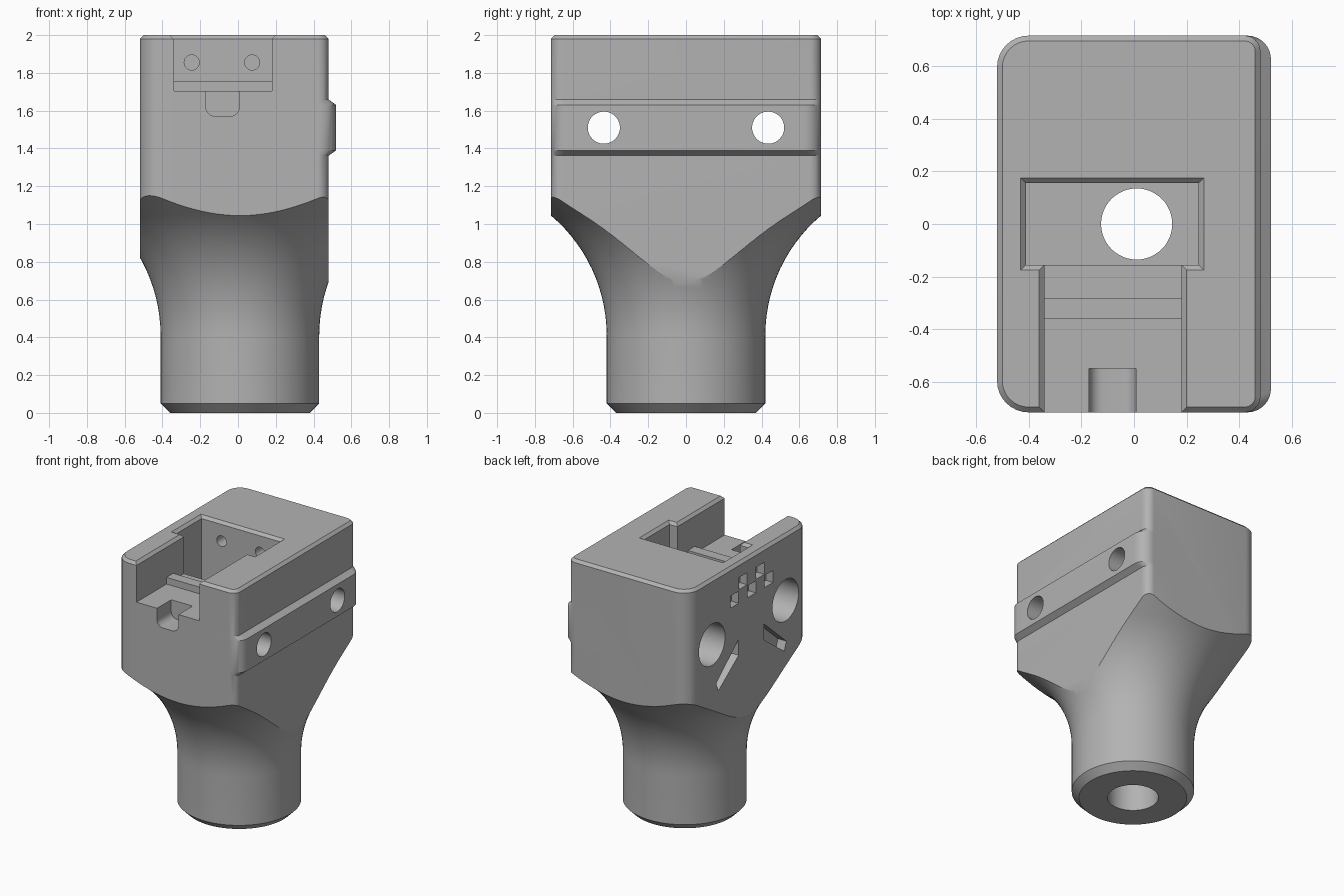
import bpy, bmesh, math
from mathutils import Vector

if "Cube" in bpy.data.objects:
    bpy.data.objects.remove(bpy.data.objects["Cube"])

grey = bpy.data.materials.new("plain_grey")
grey.diffuse_color = (0.45, 0.45, 0.45, 1)
grey.use_nodes = True
grey.node_tree.nodes["Principled BSDF"].inputs["Base Color"].default_value = grey.diffuse_color


def loft(name, rings):
    """Closed solid skinned through equal-length rings of points."""
    bm = bmesh.new()
    vs = [[bm.verts.new(p) for p in ring] for ring in rings]
    n = len(vs[0])
    for a, b in zip(vs, vs[1:]):
        for i in range(n):
            j = (i + 1) % n
            bm.faces.new((a[i], a[j], b[j], b[i]))
    bm.faces.new(vs[0][::-1])
    bm.faces.new(vs[-1])
    bmesh.ops.recalc_face_normals(bm, faces=bm.faces)
    me = bpy.data.meshes.new(name)
    bm.to_mesh(me)
    bm.free()
    ob = bpy.data.objects.new(name, me)
    bpy.context.collection.objects.link(ob)
    me.materials.append(grey)
    return ob


def rounded(x0, x1, y0, y1, z, rl=0.0, rr=0.0, n=8):
    """Rectangle ring with left and right corner radii."""
    if rl == rr == 0:
        return [(x0, y0, z), (x1, y0, z), (x1, y1, z), (x0, y1, z)]
    pts = []
    for cx, cy, r, start in ((x1 - rr, y1 - rr, rr, 0), (x0 + rl, y1 - rl, rl, 90),
                             (x0 + rl, y0 + rl, rl, 180), (x1 - rr, y0 + rr, rr, 270)):
        for i in range(n + 1):
            t = math.radians(start + 90 * i / n)
            pts.append((cx + r * math.cos(t), cy + r * math.sin(t), z))
    return pts


def lathe(name, profile, centre=(0, 0, 0), axis="Z", n=48):
    """Solid of revolution; profile holds (radius, distance along axis)."""
    rings = []
    for r, d in profile:
        ring = []
        for i in range(n):
            t = 2 * math.pi * i / n
            u, v = r * math.cos(t), r * math.sin(t)
            p = {"X": (d, u, v), "Y": (u, d, v), "Z": (u, v, d)}[axis]
            ring.append(Vector(centre) + Vector(p))
        rings.append(ring)
    return loft(name, rings)


def box(name, x0, x1, y0, y1, z0, z1):
    return loft(name, [rounded(x0, x1, y0, y1, z0), rounded(x0, x1, y0, y1, z1)])


def combine(target, other, mode="DIFFERENCE"):
    mod = target.modifiers.new(mode.lower(), "BOOLEAN")
    mod.operation, mod.object, mod.solver = mode, other, "EXACT"
    bpy.context.view_layer.objects.active = target
    bpy.ops.object.modifier_apply(modifier=mod.name)
    bpy.data.objects.remove(other)


# Block with a chamfered top
body = loft("handle_body", [
    rounded(-0.52, 0.48, -0.715, 0.715, -0.1, 0.12, 0.06),
    rounded(-0.52, 0.48, -0.715, 0.715, 1.98, 0.12, 0.06),
    rounded(-0.50, 0.46, -0.695, 0.695, 2.0, 0.10, 0.04)])

# Round stem flaring out into the block
R = 0.83
profile = [(0.37, 0), (0.42, 0.05)]
for i in range(15):
    t = math.radians(50 * i / 14)
    profile.append((0.42 + R * (1 - math.cos(t)), 0.41 + R * math.sin(t)))
profile += [(1.0, 1.28), (1.0, 2.1)]
combine(body, lathe("stem", profile, (0.01, 0, 0), n=96), "INTERSECT")

# Side rail
rail = loft("side_rail", [rounded(0.2, x, -0.715, 0.715, z, 0.02, r) for x, z, r in
                          ((0.478, 1.36, 0.06), (0.52, 1.39, 0.09),
                           (0.52, 1.63, 0.09), (0.478, 1.66, 0.06))])
combine(body, rail, "UNION")

# Top pocket and front channel, both with chamfered rims
combine(body, loft("pocket", [rounded(-0.41, 0.245, -0.155, 0.155, 1.2),
                              rounded(-0.41, 0.245, -0.155, 0.155, 1.98),
                              rounded(-0.45, 0.285, -0.195, 0.195, 2.02)]))
combine(body, loft("channel", [rounded(-0.34, 0.18, -0.8, -0.1, 1.705),
                               rounded(-0.34, 0.18, -0.8, -0.1, 1.98),
                               rounded(-0.38, 0.22, -0.8, -0.1, 2.02)]))

# Cross ridge on the channel floor
combine(body, box("ridge", -0.36, 0.20, -0.36, -0.28, 1.68, 1.755), "UNION")

# Notch with rounded lower corners at the front lip
notch = [(-0.17, 1.75), (0.007, 1.75)]
for cx, start in ((-0.043, 0), (-0.12, -90)):
    for i in range(7):
        t = math.radians(start - 15 * i)
        notch.append((cx + 0.05 * math.cos(t), 1.62 + 0.05 * math.sin(t)))
combine(body, loft("notch", [[(x, y, z) for x, z in notch] for y in (-0.8, -0.548)]))

# Vertical bore, wider at the stem end
combine(body, lathe("bore", [(0.175, -0.1), (0.175, 0.4), (0.135, 0.4), (0.135, 1.4)],
                    (0.01, 0, 0)))

# Counterbored cross holes
for y in (-0.435, 0.435):
    combine(body, lathe("cross_hole", [(0.155, -1), (0.155, -0.22), (0.085, -0.22), (0.085, 1)],
                        (0, y, 1.51), "X"))

# Small holes in the back wall of the pocket
for x in (-0.245, 0.075):
    combine(body, lathe("pin_hole", [(0.04, 0.1), (0.04, 0.4)], (x, 0, 1.855), "Y", 24))

# Checkered recesses on the left side
for i in range(5):
    y = 0.17 - 0.102 * i
    z = 1.70 + 0.1 * (i % 2)
    combine(body, box("check", -0.6, -0.46, y - 0.049, y + 0.049, z, z + 0.09))

# Mirrored slanted recesses below the cross holes
for s in (-1, 1):
    slit = [(0.415, 1.20), (0.39, 1.135), (0.15, 1.31), (0.15, 1.43)]
    combine(body, loft("slit", [[(x, -0.03 + s * y, z) for y, z in slit]
                                for x in (-0.6, -0.45)]))

# Smooth the round surfaces, keep edges crisp
bpy.ops.object.select_all(action="DESELECT")
body.select_set(True)
bpy.context.view_layer.objects.active = body
bpy.ops.object.shade_smooth_by_angle(angle=math.radians(25))
